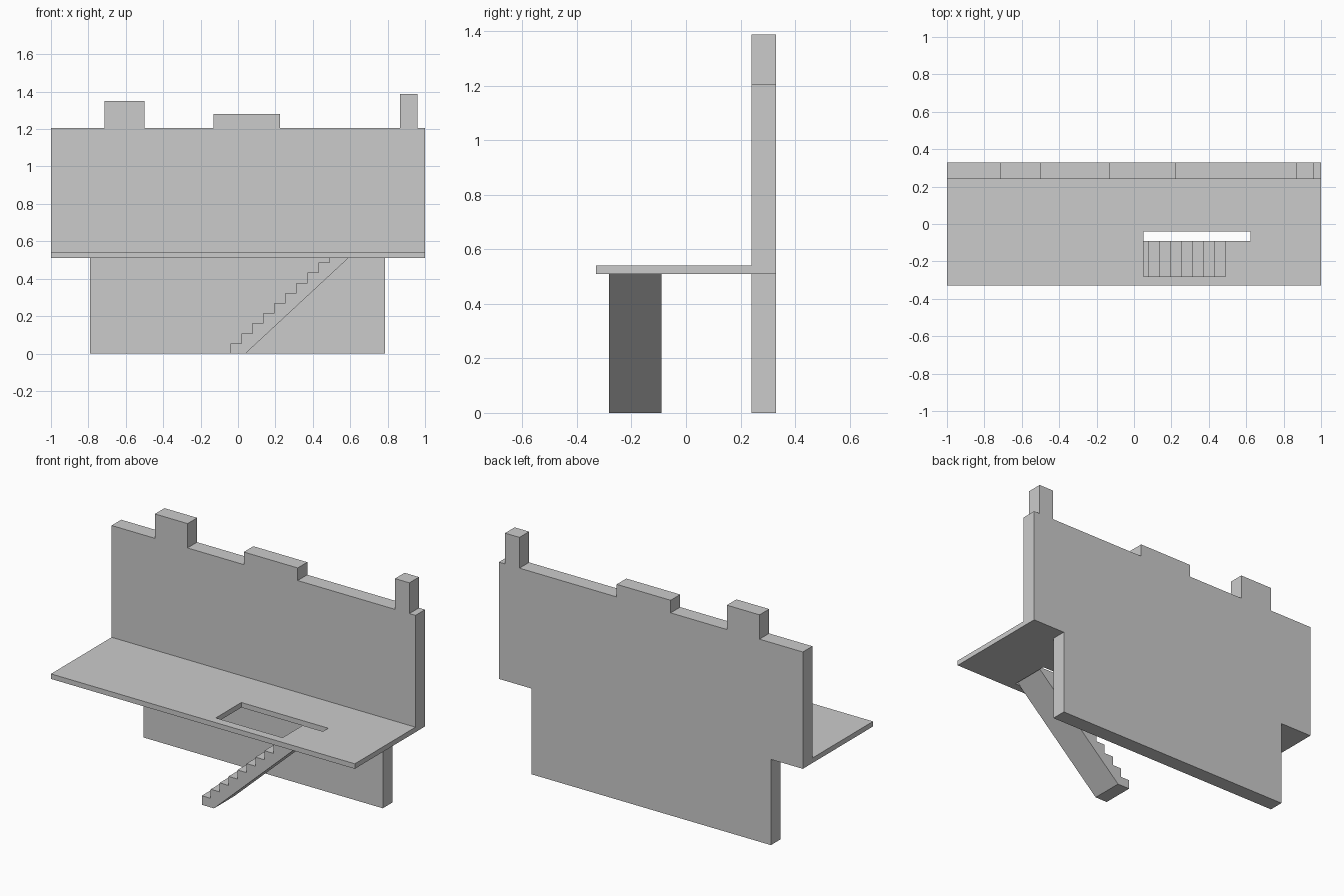
import bpy
import bmesh
from mathutils import Vector

cube = bpy.data.objects.get("Cube")
if cube:
    bpy.data.objects.remove(cube, do_unlink=True)

# Single plain grey
GREY = (0.6, 0.6, 0.6, 1.0)
grey = bpy.data.materials.new("plain grey")
grey.use_nodes = True
grey.diffuse_color = GREY
grey.node_tree.nodes["Principled BSDF"].inputs["Base Color"].default_value = GREY


def extrude_faces(name, polygons, offset):
    """Extrude a flat set of joined polygons into one closed solid."""
    bm = bmesh.new()
    for poly in polygons:
        bm.faces.new([bm.verts.new(p) for p in poly])
    bmesh.ops.remove_doubles(bm, verts=bm.verts[:], dist=1e-5)
    result = bmesh.ops.extrude_face_region(bm, geom=bm.faces[:], use_keep_orig=True)
    moved = [g for g in result["geom"] if isinstance(g, bmesh.types.BMVert)]
    bmesh.ops.translate(bm, verts=moved, vec=Vector(offset))
    bmesh.ops.recalc_face_normals(bm, faces=bm.faces[:])
    mesh = bpy.data.meshes.new(name)
    bm.to_mesh(mesh)
    bm.free()
    mesh.materials.append(grey)
    obj = bpy.data.objects.new(name, mesh)
    bpy.context.collection.objects.link(obj)
    return obj


DECK_BOTTOM, DECK_TOP = 0.51, 0.54
WALL_FRONT, WALL_BACK, WALL_TOP = 0.24, 0.33, 1.205

# Back wall: narrow base, wide upper part and raised blocks along the top
outline = [(-0.79, 0), (-0.79, DECK_BOTTOM), (-1, DECK_BOTTOM), (-1, WALL_TOP)]
for left, right, height in [(-0.715, -0.5, 1.35), (-0.13, 0.225, 1.28), (0.865, 0.96, 1.388)]:
    outline += [(left, WALL_TOP), (left, height), (right, height), (right, WALL_TOP)]
outline += [(1, WALL_TOP), (1, DECK_BOTTOM), (0.785, DECK_BOTTOM), (0.785, 0)]
extrude_faces("back_wall", [[(x, WALL_FRONT, z) for x, z in outline]],
              (0, WALL_BACK - WALL_FRONT, 0))

# Deck: a grid of panels with the stairwell cell left open
xs = [-1, 0.05, 0.622, 1]
ys = [-0.33, -0.28, -0.04, WALL_FRONT]
panels = []
for i in range(3):
    for j in range(3):
        if (i, j) != (1, 1):
            panels.append([(xs[i + a], ys[j + b], DECK_BOTTOM)
                           for a, b in ((0, 0), (1, 0), (1, 1), (0, 1))])
extrude_faces("deck", panels, (0, 0, DECK_TOP - DECK_BOTTOM))

# Staircase: stepped top and straight sloping underside
STEPS = 10
START, RUN, RISE = -0.04, 0.0588, DECK_TOP / STEPS
profile = []
for i in range(STEPS):
    x = START + i * RUN
    profile += [(x, i * RISE), (x, (i + 1) * RISE)]
profile += [(0.622, DECK_TOP), (0.04, 0)]
extrude_faces("staircase", [[(x, -0.283, z) for x, z in profile]], (0, 0.193, 0))
